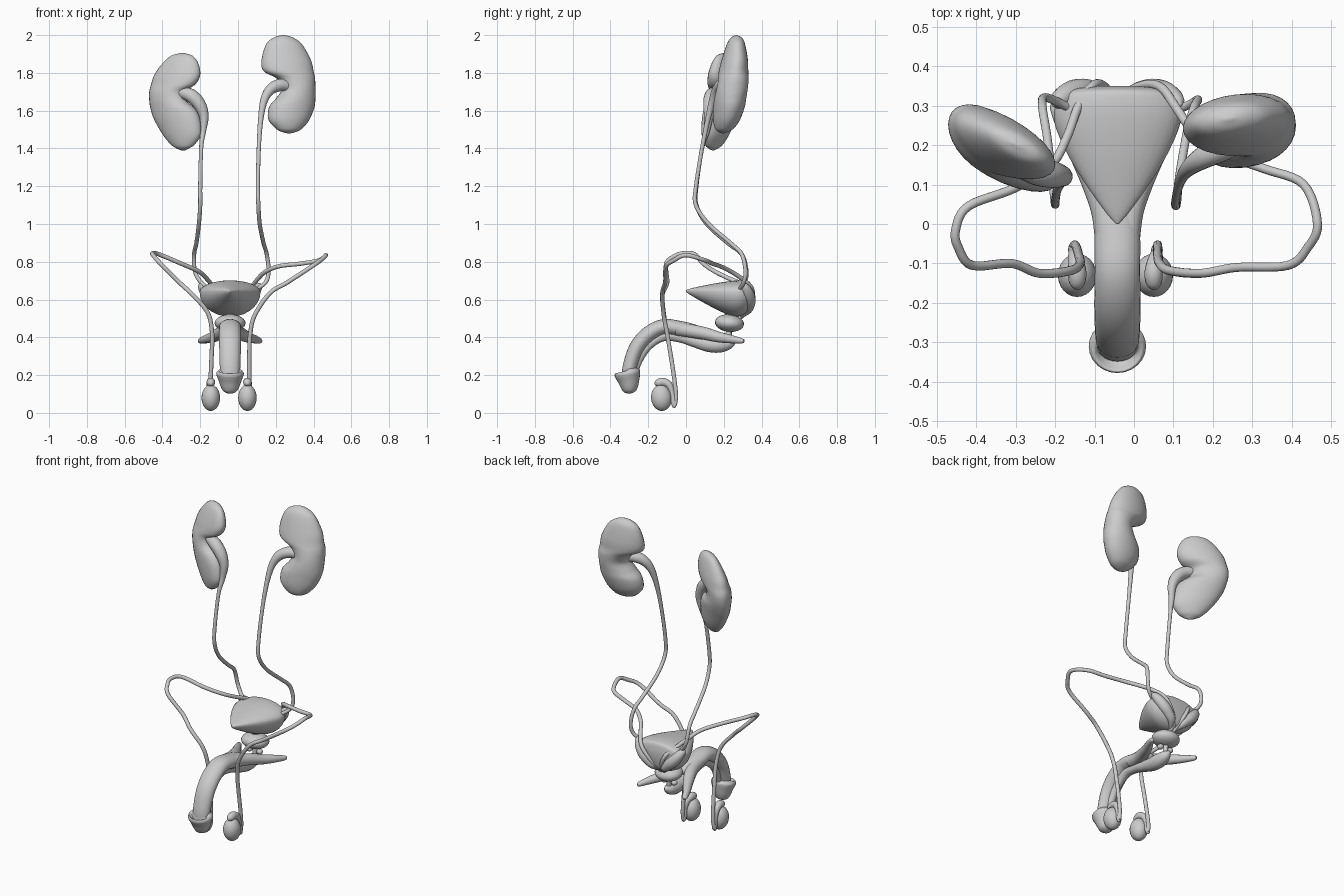
import bpy, bmesh, math
from mathutils import Vector

MID = -0.042  # midline of the pelvic organs


def spline(pts, steps=6):
    """Catmull-Rom interpolation of equal-length tuples."""
    P = [pts[0]] + list(pts) + [pts[-1]]
    out = []
    for i in range(1, len(P) - 2):
        for s in range(steps):
            t = s / steps
            out.append([0.5 * (2 * b + (c - a) * t + (2*a - 5*b + 4*c - d) * t**2
                               + (3*b - a - 3*c + d) * t**3)
                        for a, b, c, d in zip(P[i-1], P[i], P[i+1], P[i+2])])
    out.append(list(pts[-1]))
    return out


def finish(ob):
    for p in ob.data.polygons:
        p.use_smooth = True
    return ob


def loft(name, rings):
    """Skin a list of vertex rings and close both ends."""
    bm = bmesh.new()
    vs = [[bm.verts.new(p) for p in r] for r in rings]
    n = len(vs[0])
    for a, b in zip(vs, vs[1:]):
        for i in range(n):
            bm.faces.new((a[i], a[(i+1) % n], b[(i+1) % n], b[i]))
    bm.faces.new(vs[0])
    bm.faces.new(vs[-1])
    bmesh.ops.recalc_face_normals(bm, faces=bm.faces)
    me = bpy.data.meshes.new(name)
    bm.to_mesh(me)
    bm.free()
    ob = bpy.data.objects.new(name, me)
    bpy.context.collection.objects.link(ob)
    return finish(ob)


def tube(name, pts, wide=1.0, n=14):
    """Round tube through (x, y, z, radius) points; wide stretches it along x."""
    path = spline(pts)
    rings, side = [], Vector((1, 0, 0))
    for i, p in enumerate(path):
        c, r = Vector(p[:3]), max(p[3], 0.001)
        d = (Vector(path[min(i+1, len(path)-1)][:3]) - Vector(path[max(i-1, 0)][:3])).normalized()
        side = (side - d * side.dot(d)).normalized()
        up = d.cross(side)
        rings.append([c + (side * math.cos(a) * wide + up * math.sin(a)) * r
                      for a in (2 * math.pi * k / n for k in range(n))])
    return loft(name, rings)


def ball(name, loc, size, rot=(0, 0, 0)):
    bpy.ops.mesh.primitive_uv_sphere_add(segments=24, ring_count=14, location=loc, rotation=rot)
    ob = bpy.context.object
    ob.name, ob.scale = name, size
    return finish(ob)


def kidney(name, stations, slope, xc, n=28):
    """Stations: z, x min, x max, y centre, half thickness."""
    rings = []
    for z, x0, x1, yc, h in spline(stations):
        rings.append([((x0+x1)/2 + (x1-x0)/2 * math.cos(a),
                       yc + h * math.sin(a) + slope * ((x0+x1)/2 + (x1-x0)/2 * math.cos(a) - xc), z)
                      for a in (2 * math.pi * k / n for k in range(n))])
    return loft(name, rings)


# Kidneys
kidney("kidney_a", [
    (2.0, .23, .25, .27, .004), (1.985, .185, .295, .27, .03), (1.95, .148, .34, .267, .048),
    (1.87, .125, .385, .26, .068), (1.81, .135, .40, .252, .077), (1.77, .205, .408, .248, .08),
    (1.72, .235, .41, .24, .082), (1.67, .205, .41, .232, .084), (1.62, .165, .405, .226, .083),
    (1.555, .16, .38, .215, .072), (1.51, .195, .345, .205, .052), (1.49, .225, .315, .198, .03),
    (1.48, .26, .28, .195, .004)], 0.1, .27)
kidney("kidney_b", [
    (1.905, -.305, -.285, .215, .004), (1.89, -.355, -.24, .213, .03), (1.85, -.40, -.21, .21, .05),
    (1.79, -.443, -.2, .205, .068), (1.74, -.46, -.225, .2, .077), (1.70, -.47, -.28, .195, .08),
    (1.655, -.47, -.275, .19, .082), (1.61, -.463, -.225, .185, .082), (1.555, -.445, -.2, .178, .075),
    (1.475, -.40, -.195, .17, .06), (1.42, -.355, -.23, .163, .04), (1.40, -.325, -.26, .16, .022),
    (1.39, -.30, -.28, .16, .004)], -0.42, -.33)

# Ureters, widening into the renal pelvis
tube("ureter_a", [
    (.27, .21, 1.73, .03), (.22, .19, 1.735, .033), (.17, .165, 1.71, .028), (.137, .14, 1.65, .02),
    (.12, .115, 1.55, .014), (.11, .085, 1.4, .011), (.105, .053, 1.2, .011), (.108, .052, 1.1, .011),
    (.115, .12, 1.0, .011), (.135, .235, .9, .011), (.152, .295, .84, .011), (.162, .315, .75, .011),
    (.145, .305, .69, .011), (.09, .28, .65, .01)])
tube("ureter_b", [
    (-.31, .16, 1.7, .03), (-.25, .135, 1.68, .036), (-.205, .125, 1.635, .034), (-.18, .12, 1.57, .025),
    (-.185, .11, 1.49, .016), (-.195, .085, 1.4, .011), (-.2, .055, 1.2, .011), (-.2, .055, 1.1, .011),
    (-.207, .11, 1.0, .011), (-.22, .22, .9, .011), (-.232, .295, .84, .011), (-.228, .32, .75, .011),
    (-.195, .31, .69, .011), (-.14, .28, .65, .01)])

# Bladder
rings = []
for y, w, top, bot in spline([(0, .003, .65, .64), (.03, .03, .66, .62), (.1, .08, .675, .58),
                              (.18, .128, .69, .538), (.26, .16, .70, .51), (.315, .15, .70, .52),
                              (.34, .115, .69, .55), (.35, .05, .65, .6)]):
    widest = bot + (top - bot) * 0.68  # flatter top, deeper belly
    rings.append([(MID + w * math.cos(a), y, widest + math.sin(a) *
                   ((top - widest) if math.sin(a) > 0 else (widest - bot)))
                  for a in (2 * math.pi * k / 28 for k in range(28))])
loft("bladder", rings)

# Prostate and short urethra
ball("prostate", (MID, .23, .475), (.082, .077, .046), (-.1, 0, 0))
tube("urethra", [(MID, .23, .54, .025), (MID, .23, .45, .016), (MID, .225, .36, .014)])

# Shaft and the spongy body beneath it
tube("shaft", [(MID, y, z, r) for y, z, r in (
    (-.305, .18, .036), (-.295, .25, .039), (-.26, .345, .041), (-.2, .415, .042), (-.12, .455, .041),
    (-.03, .445, .041), (.05, .432, .034), (.1, .425, .015))], wide=1.4, n=24)
tube("spongy_body", [(MID, y, z, r) for y, z, r in (
    (-.285, .17, .02), (-.255, .27, .022), (-.2, .355, .024), (-.12, .405, .026), (-.03, .4, .028),
    (.05, .378, .033), (.12, .362, .04), (.18, .36, .041), (.23, .368, .03), (.26, .38, .008))], n=18)

# Glans: tilted bell with a raised rim
tube("glans", [(MID, y, z, r) for y, z, r in (
    (-.314, .225, .045), (-.313, .223, .06), (-.311, .212, .068), (-.308, .198, .067), (-.303, .17, .057),
    (-.298, .135, .045), (-.294, .115, .033), (-.292, .105, .015), (-.2915, .103, .002))], wide=1.06, n=24)

# Paired small organs
for s, tag in ((1, "a"), (-1, "b")):
    tube("crus_" + tag, [(MID + s * x, y, z, r) for x, y, z, r in (
        (.02, -.05, .445, .036), (.03, .03, .433, .036), (.055, .1, .42, .034), (.09, .17, .402, .029),
        (.13, .24, .39, .022), (.155, .29, .382, .015), (.162, .305, .38, .01))])
    ball("bulb_gland_" + tag, (MID + s * .035, .225, .415), (.018, .018, .016))
    tube("seminal_vesicle_" + tag, [(MID + s * x, y, z, r) for x, y, z, r in (
        (.015, .29, .51, .008), (.04, .325, .545, .024), (.07, .335, .575, .03), (.1, .335, .605, .033),
        (.13, .325, .64, .03), (.152, .31, .67, .02), (.16, .3, .685, .004))])
    cx = -.047 + s * .097
    ball("testis_" + tag, (cx, -.13, .08), (.049, .055, .07), (.1, 0, 0))
    tube("epididymis_" + tag, [(cx + s * x, y, z, r) for x, y, z, r in (
        (0, -.165, .15, .006), (0, -.15, .157, .02), (0, -.12, .163, .023), (.005, -.088, .145, .019),
        (.008, -.072, .1, .014), (.008, -.066, .06, .015), (.01, -.06, .035, .012), (.01, -.056, .03, .004))])

# Sperm ducts
R = .0115
tube("sperm_duct_a", [p + (R,) for p in (
    (.06, -.06, .04), (.06, -.053, .09), (.06, -.062, .18), (.06, -.08, .3), (.065, -.1, .42),
    (.09, -.118, .52), (.17, -.125, .635), (.26, -.11, .69), (.39, -.105, .775), (.44, -.06, .81),
    (.465, 0, .835), (.43, .1, .808), (.33, .14, .79), (.22, .18, .777), (.15, .235, .75),
    (.11, .29, .715), (.07, .345, .665), (.025, .352, .61), (-.025, .325, .54), (-.03, .28, .5))])
tube("sperm_duct_b", [p + (R,) for p in (
    (-.155, -.06, .04), (-.15, -.053, .09), (-.145, -.062, .18), (-.14, -.08, .3), (-.137, -.1, .42),
    (-.16, -.118, .53), (-.24, -.125, .625), (-.31, -.1, .69), (-.41, -.105, .79), (-.445, -.06, .83),
    (-.452, -.015, .845), (-.42, .045, .84), (-.3, .092, .79), (-.21, .15, .75), (-.17, .22, .715),
    (-.14, .3, .68), (-.105, .35, .64), (-.08, .352, .59), (-.06, .325, .54), (-.05, .28, .5))])
